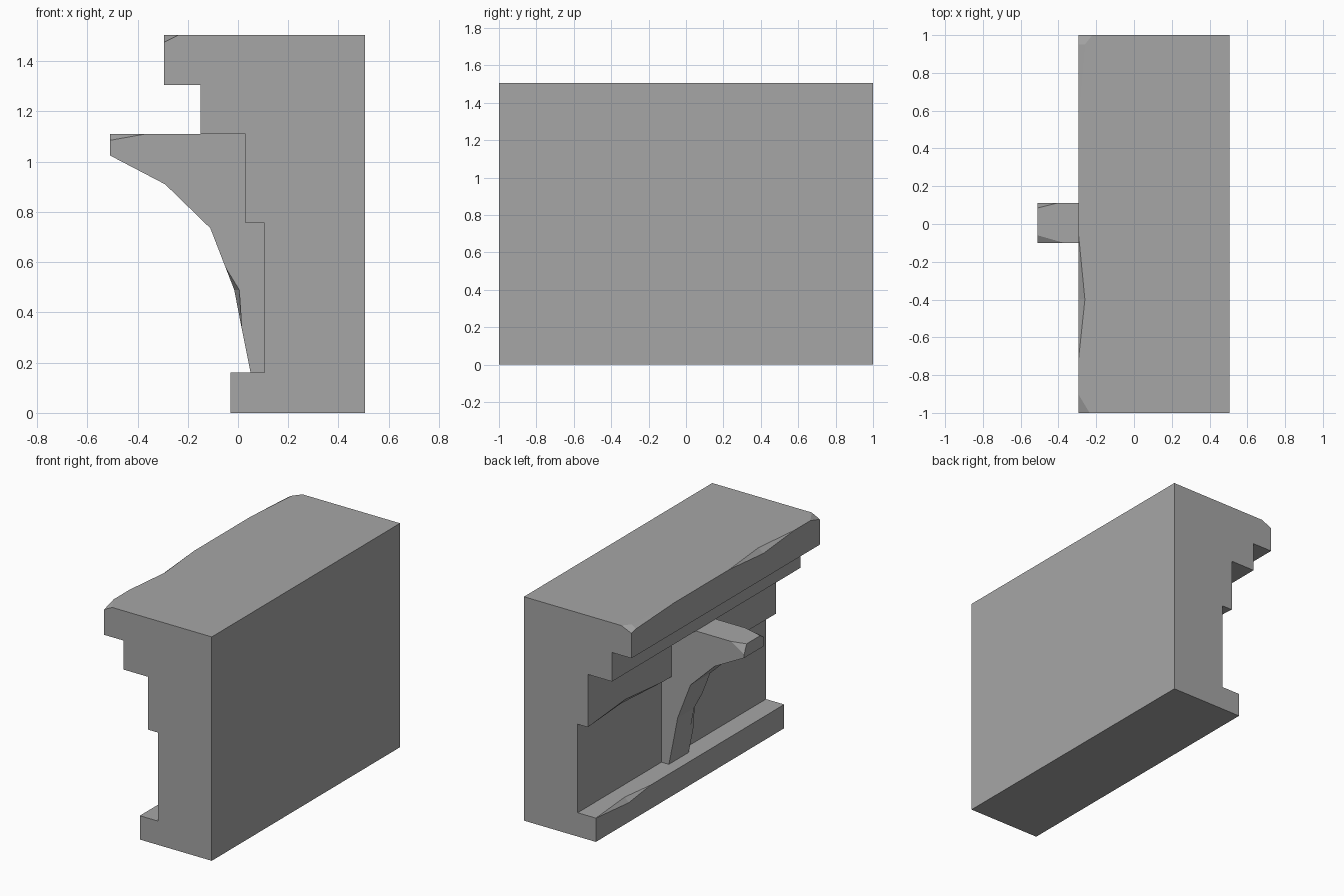
import bpy
import bmesh
from mathutils import Vector

if "Cube" in bpy.data.objects:
    bpy.data.objects.remove(bpy.data.objects["Cube"], do_unlink=True)

stone = bpy.data.materials.new("grey stone")
stone.use_nodes = True
COLOUR = (0.38, 0.38, 0.38, 1)
stone.diffuse_color = COLOUR
stone.node_tree.nodes["Principled BSDF"].inputs["Base Color"].default_value = COLOUR


def chip_at(chips, y):
    """Depth (x, z) of the worn edge at y, interpolated between its key points."""
    for (y0, a0, b0), (y1, a1, b1) in zip(chips, chips[1:]):
        if y0 <= y <= y1:
            t = (y - y0) / (y1 - y0)
            return a0 + (a1 - a0) * t, b0 + (b1 - b0) * t
    return 0, 0


def loft(name, rings):
    """Skin matching rings of points and cap both ends."""
    bm = bmesh.new()
    loops = [[bm.verts.new(p) for p in ring] for ring in rings]
    count = len(loops[0])
    for a, b in zip(loops, loops[1:]):
        for i in range(count):
            j = (i + 1) % count
            bm.faces.new((a[i], a[j], b[j], b[i]))
    bm.faces.new(loops[0])
    bm.faces.new(loops[-1])
    bmesh.ops.remove_doubles(bm, verts=bm.verts, dist=0.0005)
    bmesh.ops.recalc_face_normals(bm, faces=bm.faces)
    return bm


def finish(name, bm):
    mesh = bpy.data.meshes.new(name)
    bm.to_mesh(mesh)
    bm.free()
    mesh.materials.append(stone)
    obj = bpy.data.objects.new(name, mesh)
    bpy.context.collection.objects.link(obj)


# Worn edges: (y, depth in x, depth in z)
cornice = [(-1, .06, .03), (-.9, 0, 0), (-.73, 0, 0), (-.4, .035, .03),
           (-.04, 0, 0), (.55, 0, 0), (.95, .035, .02), (1, .075, .033)]
frieze = [(.2, 0, 0), (.6, .03, .035), (1, 0, 0)]
plinth = [(.42, 0, 0), (.65, .03, .03), (1, 0, 0)]


def wall_ring(y):
    cx, cz = chip_at(cornice, y)
    fx, fz = chip_at(frieze, y)
    px, pz = chip_at(plinth, y)
    outline = [(.505, 0), (.505, 1.505),
               (-.295 + cx, 1.505), (-.295, 1.505 - cz),      # cornice
               (-.295, 1.305), (-.15, 1.305),
               (-.15, 1.11), (.03, 1.11),                     # upper band
               (.03, .755 + fz), (.03 + fx, .755),            # lower band
               (.105, .755), (.105, .16),                     # recess
               (-.03 + px, .16), (-.03, .16 - pz), (-.03, 0)]  # plinth
    return [(x, y, z) for x, z in outline]


# Moulded wall block
stations = sorted({key[0] for edge in (cornice, frieze, plinth) for key in edge})
finish("moulded_wall", loft("moulded_wall", [wall_ring(y) for y in stations]))

# Curved support bracket, worn on one lower edge
bracket = [(.12, 1.11), (-.51, 1.11), (-.51, 1.025), (-.29, .91),
           (-.11, .735), (-.05, .58), (-.015, .49), (.015, .335), (.05, .16), (.12, .16)]
worn = bracket.copy()
worn[6] = (.005, .49)
bm = loft("bracket", [[(x, y, z) for x, z in shape]
                      for y, shape in ((-.1, worn), (-.065, bracket), (.11, bracket))])

# Knock the two upper front corners off the bracket
for a, b, c in (((-.51, .085, 1.11), (-.41, .11, 1.11), (-.51, .11, 1.05)),
                ((-.51, -.06, 1.11), (-.37, -.1, 1.11), (-.51, -.1, 1.085))):
    a, b, c = Vector(a), Vector(b), Vector(c)
    normal = (b - a).cross(c - a).normalized()
    if normal.z < 0:
        normal.negate()
    cut = bmesh.ops.bisect_plane(bm, geom=bm.verts[:] + bm.edges[:] + bm.faces[:],
                                 plane_co=a, plane_no=normal, clear_outer=True)
    rim = [e for e in cut["geom_cut"] if isinstance(e, bmesh.types.BMEdge)]
    bmesh.ops.holes_fill(bm, edges=rim)
bmesh.ops.recalc_face_normals(bm, faces=bm.faces)
finish("bracket", bm)
